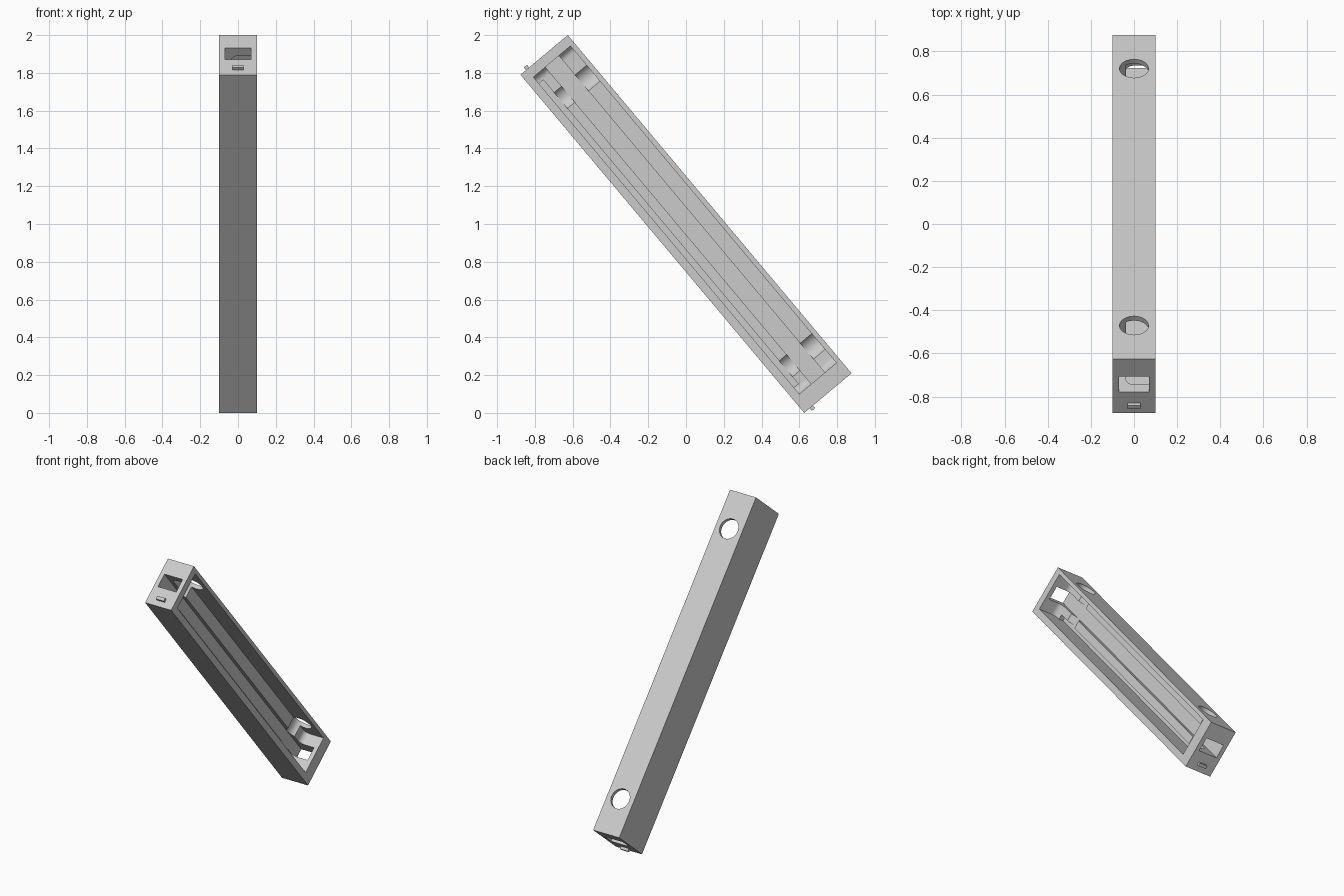
import bpy, bmesh, math
from mathutils import Matrix, Vector

cube = bpy.data.objects.get("Cube")
if cube:
    bpy.data.objects.remove(cube, do_unlink=True)

# Local frame: x = depth, y = along the beam, z = across the beam
LENGTH, WIDTH, DEPTH = 2.337, 0.327, 0.2
END = LENGTH / 2
TILT = Matrix.Translation((0, 0, 1)) @ Matrix.Rotation(math.radians(-50), 4, 'X')

grey = bpy.data.materials.new("light grey plastic")
grey.use_nodes = True
colour = (0.6, 0.6, 0.6, 1)
grey.diffuse_color = colour
grey.node_tree.nodes["Principled BSDF"].inputs["Base Color"].default_value = colour


def make_object(name, bm):
    bmesh.ops.recalc_face_normals(bm, faces=bm.faces)
    mesh = bpy.data.meshes.new(name)
    bm.to_mesh(mesh)
    bm.free()
    mesh.materials.append(grey)
    obj = bpy.data.objects.new(name, mesh)
    bpy.context.collection.objects.link(obj)
    return obj


def box(name, xs, ys, zs):
    bm = bmesh.new()
    bmesh.ops.create_cube(bm, size=1)
    for v in bm.verts:
        v.co = Vector([r[0] + (c + 0.5) * (r[1] - r[0])
                       for c, r in zip(v.co, (xs, ys, zs))])
    return make_object(name, bm)


def cylinder(name, y, radius, zs):
    bm = bmesh.new()
    place = Matrix.Translation((0, y, sum(zs) / 2))
    bmesh.ops.create_cone(bm, cap_ends=True, segments=48, radius1=radius,
                          radius2=radius, depth=zs[1] - zs[0], matrix=place)
    return make_object(name, bm)


def rounded_cavity(name, floor, top, ys, zs, radius, steps=8):
    """Open trough whose floor curves up into both end walls."""
    points = [(top, ys[0])]
    for centre, start in ((ys[0] + radius, math.pi), (ys[1] - radius, 1.5 * math.pi)):
        for i in range(steps + 1):
            a = start + i / steps * math.pi / 2
            points.append((floor + radius + radius * math.sin(a),
                           centre + radius * math.cos(a)))
    points.append((top, ys[1]))
    bm = bmesh.new()
    face = bm.faces.new([bm.verts.new((x, y, zs[0])) for x, y in points])
    ext = bmesh.ops.extrude_face_region(bm, geom=[face])
    new = [g for g in ext["geom"] if isinstance(g, bmesh.types.BMVert)]
    bmesh.ops.translate(bm, verts=new, vec=(0, 0, zs[1] - zs[0]))
    return make_object(name, bm)


def cut(target, cutter):
    cutter.hide_render = True
    mod = target.modifiers.new("cut", 'BOOLEAN')
    mod.operation = 'DIFFERENCE'
    mod.solver = 'EXACT'
    mod.object = cutter
    bpy.context.view_layer.objects.active = target
    bpy.ops.object.modifier_apply(modifier=mod.name)
    bpy.data.objects.remove(cutter, do_unlink=True)


# Beam body, hollowed from the open +x side
body = box("beam_housing", (-DEPTH / 2, DEPTH / 2), (-END, END), (-WIDTH / 2, WIDTH / 2))
cut(body, rounded_cavity("cavity", -0.038, 0.2, (-1.115, 1.075), (-0.119, 0.137), 0.04))

# Central channel, running out through a slot in each end
cut(body, box("channel", (-0.07, 0.07), (-1.3, 1.3), (-0.036, 0.057)))

# Narrow groove beside the lower rail
cut(body, box("groove", (-0.07, 0), (-1.07, 1.03), (-0.119, -0.088)))

# Round holes through the top wall and both rails
for side in (-1, 1):
    cut(body, cylinder("hole", side * 0.927, 0.067, (-0.088, 0.3)))

# Small locating tab on each end
parts = [body]
for name, side in (("upper_tab", -1), ("lower_tab", 1)):
    ys = sorted((side * (END - 0.01), side * (END + 0.018)))
    parts.append(box(name, (-0.03, 0.03), ys, (-0.125, -0.103)))

# Tilt everything into place and shade
for obj in parts:
    obj.data.transform(TILT)
    bpy.ops.object.select_all(action='DESELECT')
    obj.select_set(True)
    bpy.context.view_layer.objects.active = obj
    bpy.ops.object.shade_smooth_by_angle(angle=math.radians(30))
